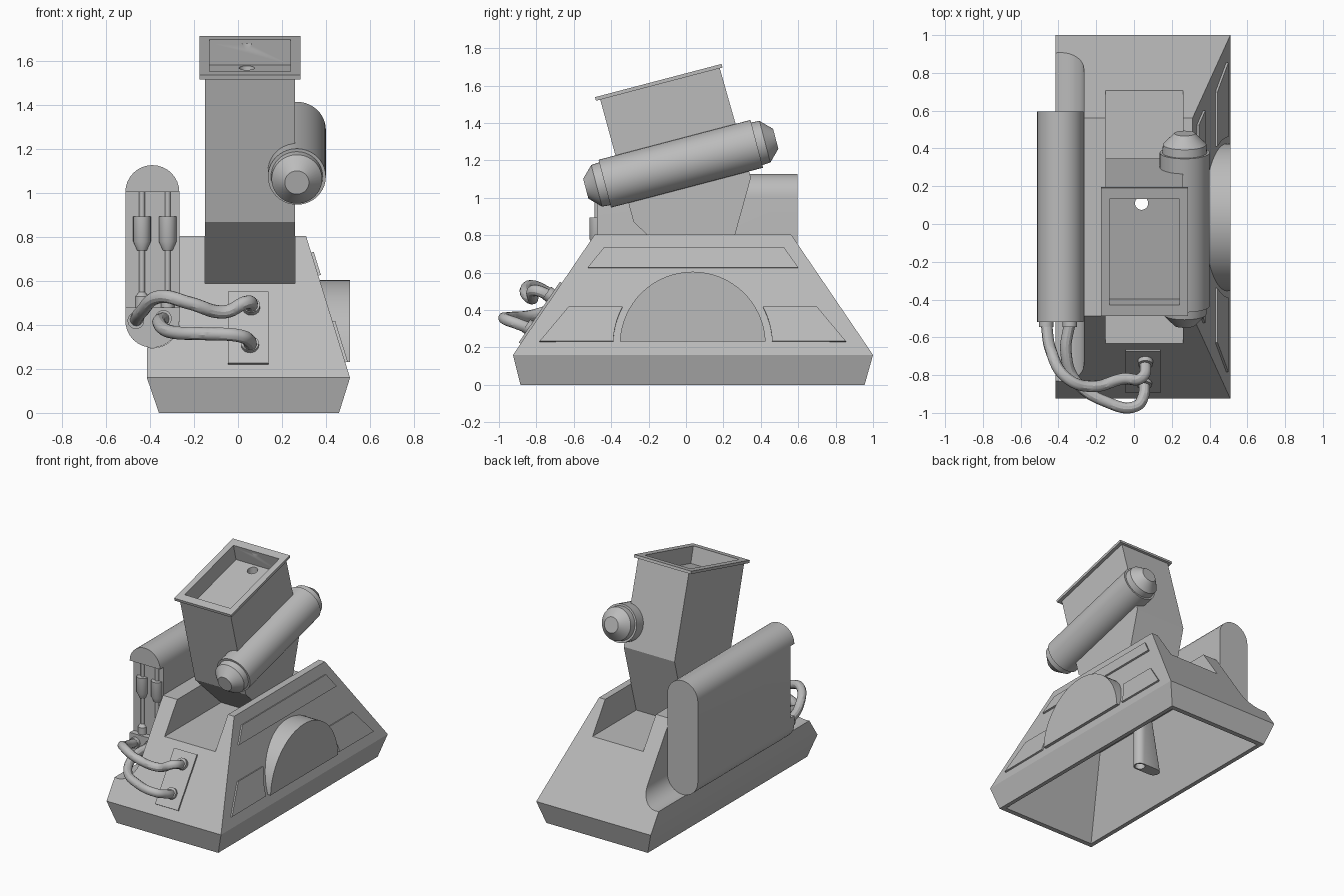
import bpy, bmesh, math
from mathutils import Vector, Matrix

if "Cube" in bpy.data.objects:
    bpy.data.objects.remove(bpy.data.objects["Cube"])

grey = bpy.data.materials.new("plain_grey")
grey.use_nodes = True
grey.diffuse_color = (0.5, 0.5, 0.5, 1)
grey.node_tree.nodes["Principled BSDF"].inputs["Base Color"].default_value = (0.5, 0.5, 0.5, 1)
TILT = math.radians(14.7)


def finish(name, bm):
    bmesh.ops.recalc_face_normals(bm, faces=bm.faces)
    me = bpy.data.meshes.new(name)
    bm.to_mesh(me)
    bm.free()
    me.materials.append(grey)
    ob = bpy.data.objects.new(name, me)
    bpy.context.collection.objects.link(ob)
    return ob


def loft(name, rings):
    """Skin closed rings of equal length and cap both ends."""
    bm = bmesh.new()
    vs = [[bm.verts.new(p) for p in ring] for ring in rings]
    n = len(vs[0])
    for a, b in zip(vs, vs[1:]):
        for i in range(n):
            bm.faces.new((a[i], a[(i + 1) % n], b[(i + 1) % n], b[i]))
    bm.faces.new(vs[0])
    bm.faces.new(vs[-1])
    return finish(name, bm)


def rect(x0, x1, y0, y1, z):
    return [(x0, y0, z), (x1, y0, z), (x1, y1, z), (x0, y1, z)]


def box(name, x0, x1, y0, y1, z0, z1):
    return loft(name, [rect(x0, x1, y0, y1, z0), rect(x0, x1, y0, y1, z1)])


def turned(name, profile, centre, axis, sides=32):
    """Lathe (radius, distance) pairs about an axis through centre."""
    m = Matrix.Translation(centre) @ Vector(axis).to_track_quat("Z", "Y").to_matrix().to_4x4()
    turn = [2 * math.pi * i / sides for i in range(sides)]
    return loft(name, [[m @ Vector((r * math.cos(t), r * math.sin(t), d)) for t in turn]
                       for r, d in profile])


def prism_x(name, pts, x0, x1):
    return loft(name, [[(x, y, z) for y, z in pts] for x in (x0, x1)])


def plate(name, pts, normal, thick):
    n = Vector(normal).normalized()
    return loft(name, [[Vector(p) + n * d for p in pts] for d in (-0.01, thick)])


def carve(ob, cutters):
    for c in cutters:
        c.hide_render = True
        mod = ob.modifiers.new("cut", "BOOLEAN")
        mod.operation, mod.solver, mod.object = "DIFFERENCE", "EXACT", c
    dg = bpy.context.evaluated_depsgraph_get()
    me = bpy.data.meshes.new_from_object(ob.evaluated_get(dg))
    ob.modifiers.clear()
    ob.data = me


def stadium(r, y):
    """Upright rounded slot section of the side tank."""
    arc = [math.pi * i / 16 for i in range(17)]
    top = [(-0.39 + r * math.cos(a), y, 1.005 + r * math.sin(a)) for a in arc]
    low = [(-0.39 - r * math.cos(a), y, 0.42 - r * math.sin(a)) for a in arc]
    return top + low


# Hull: flared skirt, sloped upper body, hollow underside
hull = loft("hull", [rect(-0.36, 0.46, -0.885, 0.955, 0),
                     rect(-0.415, 0.51, -0.925, 1.0, 0.16),
                     rect(-0.415, 0.31, -0.487, 0.561, 0.805)])
hollow = loft("hollow_cutter", [rect(-0.333, 0.433, -0.858, 0.928, -0.02),
                                rect(-0.2, 0.34, -0.6, 0.66, 0.56)])
trough = loft("trough_cutter", [stadium(0.1245, y) for y in (-1.2, 1.2)])
notch = box("notch_cutter", -0.15, 0.26, -1.2, 1.2, 0.59, 1.2)
bore = turned("bore_cutter", [(0.035, -0.1), (0.035, 2)], (0.04, 0.11, 0), (0, 0, 1))
carve(hull, [hollow, trough, notch, bore])

# Hopper: tilted bin with wedge bottom, rim and pocket
hopper = prism_x("hopper", [(-0.46, 1.53), (-0.28, 0.87), (0.02, 0.59), (0.203, 0.59),
                            (0.347, 1.107), (0.18, 1.695)], -0.15, 0.26)
rim = box("hopper_rim", -0.175, 0.285, -0.35, 0.35, -0.02, 0)
pocket = box("pocket_cutter", -0.13, 0.24, -0.29, 0.29, -0.12, 0.1)
for ob in (rim, pocket):
    ob.data.transform(Matrix.Translation((-0, -0.148, 1.627)) @ Matrix.Rotation(TILT, 4, "X"))
carve(hopper, [pocket, bore])
carve(rim, [pocket])

# Drain chute under the hopper
ring = [2 * math.pi * i / 24 for i in range(24)]
chute = loft("drain_chute", [[(0.04 + 0.045 * math.cos(a) - (s if math.cos(a) < -0.01 else 0),
                               0.11 + 0.045 * math.sin(a), z) for a in ring]
                             for z, s in ((0.05, 0.12), (0.58, 0.02))])
carve(chute, [bore])

# Side tank with recessed front
tank = loft("side_tank", [stadium(0.123, y) for y in (-0.518, 0.596)])
recess = box("recess_cutter", -0.6, -0.2, -0.7, -0.476, 0.48, 1.005)
carve(tank, [recess])
for c in (hollow, trough, notch, bore, pocket, recess):
    bpy.data.objects.remove(c)

# Twin pistons in the recess
for side, x in (("right", -0.437), ("left", -0.32)):
    turned(side + "_piston", [(0.03, 0.47), (0.03, 0.53), (0.013, 0.55), (0.013, 0.74), (0.022, 0.74),
                              (0.04, 0.78), (0.04, 0.895), (0.013, 0.895), (0.013, 1.01)],
           (x, -0.476, 0), (0, 0, 1), 20)

# Canister along the hopper's left side
half = [(0.055, 0.525), (0.115, 0.465), (0.118, 0.42), (0.132, 0.42)]
turned("canister", [(r, -d) for r, d in half] + half[::-1],
       (0.268, -0.028, 1.182), (0, math.cos(TILT), math.sin(TILT)), 40)


# Left flank: wheel arch and raised panels
def flank(y, z):
    return (0.51 - (z - 0.16) * 0.31, y, z)


def arch(r, a0, a1, n=32):
    steps = [a0 + (a1 - a0) * i / n for i in range(n + 1)]
    return [(0.036 + r * math.cos(a), 0.215 + r * math.sin(a)) for a in steps]


prism_x("wheel_arch", arch(0.39, 0.04, math.pi - 0.04), 0.3, 0.511)
out = (1, 0, 0.31)
plate("upper_panel", [flank(*p) for p in
                      ((-0.44, 0.73), (0.525, 0.73), (0.6, 0.625), (-0.525, 0.625))], out, 0.012)
curve = arch(0.425, 0.04, 0.49, 8)
rear = [flank(*p) for p in curve + [(0.70, 0.415), (0.855, 0.23)]]
front = [flank(0.072 - y, z) for x, y, z in rear]
plate("rear_lower_panel", rear, out, 0.012)
plate("front_lower_panel", front, out, 0.012)


# Front socket plate on the sloped nose
def nose(x, z):
    return (x, -0.925 + (z - 0.16) * 0.679, z)


plate("socket_plate", [nose(-0.045, 0.22), nose(0.14, 0.22), nose(0.14, 0.545), nose(-0.045, 0.545)],
      (0, -1, 0.679), 0.012)


# Hoses from the tank to the socket plate, with end collars
def hose(name, pts):
    cu = bpy.data.curves.new(name, "CURVE")
    cu.dimensions, cu.bevel_depth, cu.bevel_resolution = "3D", 0.03, 4
    cu.resolution_u, cu.use_fill_caps = 8, True
    sp = cu.splines.new("BEZIER")
    sp.bezier_points.add(len(pts) - 1)
    for b, p in zip(sp.bezier_points, pts):
        b.co, b.handle_left_type, b.handle_right_type = p, "AUTO", "AUTO"
    tmp = bpy.data.objects.new(name, cu)
    bpy.context.collection.objects.link(tmp)
    me = bpy.data.meshes.new_from_object(tmp.evaluated_get(bpy.context.evaluated_depsgraph_get()))
    bpy.data.objects.remove(tmp)
    me.materials.clear()
    me.materials.append(grey)
    bpy.context.collection.objects.link(bpy.data.objects.new(name, me))
    turned(name + "_tank_collar", [(0.038, -0.01), (0.038, 0.025)], pts[0], (0, -1, 0), 20)
    turned(name + "_plate_collar", [(0.04, -0.01), (0.04, 0.03)], pts[-1], (0, -1, 0.679), 20)


hose("upper_hose", [(-0.465, -0.52, 0.42), (-0.44, -0.67, 0.46), (-0.35, -0.82, 0.53),
                    (-0.22, -0.86, 0.5), (-0.06, -0.82, 0.46), (0.045, -0.81, 0.505), (0.06, -0.72, 0.475)])
hose("lower_hose", [(-0.34, -0.52, 0.43), (-0.36, -0.68, 0.41), (-0.31, -0.83, 0.37),
                    (-0.15, -0.94, 0.36), (0.01, -0.965, 0.35), (0.05, -0.91, 0.33), (0.055, -0.83, 0.3)])

# Smooth round parts, keep hard edges
bpy.ops.object.select_all(action="DESELECT")
for ob in bpy.context.scene.objects:
    if ob.type == "MESH":
        ob.select_set(True)
        bpy.context.view_layer.objects.active = ob
bpy.ops.object.shade_smooth_by_angle(angle=math.radians(30))
